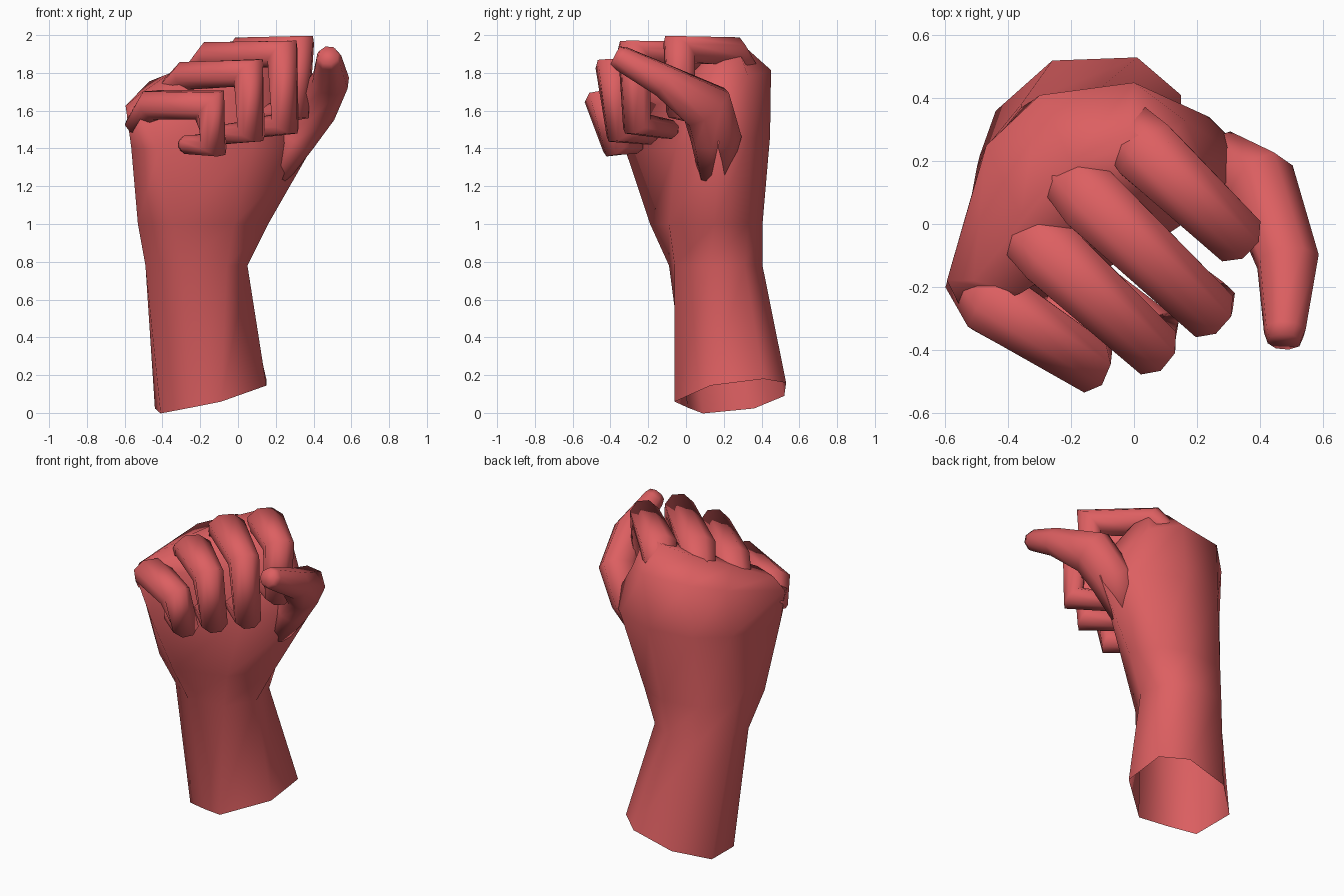
import bpy
import bmesh
from math import cos, sin, pi
from mathutils import Vector

if "Cube" in bpy.data.objects:
    bpy.data.objects.remove(bpy.data.objects["Cube"])

SIDES = 8
skin = bpy.data.materials.new("skin_red")
skin.diffuse_color = (0.72, 0.115, 0.12, 1)
skin.use_nodes = True
skin.node_tree.nodes["Principled BSDF"].inputs["Base Color"].default_value = skin.diffuse_color


def loft(name, rings, cap_start=True):
    """Skin a list of equal-length vertex rings and close the far end."""
    bm = bmesh.new()
    loops = [[bm.verts.new(p) for p in ring] for ring in rings]
    for a, b in zip(loops, loops[1:]):
        for i in range(SIDES):
            j = (i + 1) % SIDES
            bm.faces.new((a[i], a[j], b[j], b[i]))
    bm.faces.new(loops[-1])
    if cap_start:
        bm.faces.new(loops[0][::-1])
    bmesh.ops.recalc_face_normals(bm, faces=bm.faces)
    for f in bm.faces:
        f.smooth = True
    mesh = bpy.data.meshes.new(name)
    bm.to_mesh(mesh)
    bm.free()
    mesh.materials.append(skin)
    obj = bpy.data.objects.new(name, mesh)
    bpy.context.collection.objects.link(obj)
    return obj


def digit(name, path, sizes, side_ref, tip=0.65):
    """Tube with mitred joints; sizes are (half width, half thickness)."""
    pts = [Vector(p) for p in path]
    # rounded tip
    last = (pts[-1] - pts[-2]).normalized()
    pts.append(pts[-1] + last * sizes[-1][1] * 0.6)
    sizes = sizes + [(sizes[-1][0] * tip, sizes[-1][1] * tip)]
    rings = []
    for i, p in enumerate(pts):
        d_in = (p - pts[i - 1]).normalized() if i else (pts[1] - p).normalized()
        d_out = (pts[i + 1] - p).normalized() if i + 1 < len(pts) else d_in
        t = (d_in + d_out).normalized()
        side = Vector(side_ref)
        side = (side - t * side.dot(t)).normalized()
        up = t.cross(side) / max(t.dot(d_in), 0.6)
        w, h = sizes[i]
        ring = []
        for k in range(SIDES):
            a = 2 * pi * (k + 0.5) / SIDES
            ring.append(p + side * w * 1.06 * cos(a) + up * h * 1.06 * sin(a))
        rings.append(ring)
    return loft(name, rings)


# forearm and palm: each section is a tilted plane (z, dz/dx, dz/dy) with an outline
sections = [
    ((0.09, 0.2545, 0.126), [(.15, .13), (.15, .41), (.01, .53), (-.26, .52),
                             (-.44, .36), (-.41, .09), (-.25, .01), (-.09, -.06)]),
    ((0.78, 0, 0), [(.05, .12), (.01, .31), (-.14, .405), (-.36, .38),
                    (-.49, .22), (-.49, .05), (-.30, -.09), (-.06, -.06)]),
    ((1.00, 0, 0), [(.16, .15), (.07, .33), (-.10, .405), (-.36, .37),
                    (-.50, .18), (-.53, -.06), (-.34, -.19), (-.02, -.09)]),
    ((1.42, 0, 0.1), [(.41, .17), (.24, .34), (-.03, .445), (-.32, .395),
                      (-.48, .22), (-.565, -.17), (-.42, -.32), (.08, -.05)]),
    ((1.68, 0, 0.3), [(.26, .12), (.16, .33), (.00, .45), (-.30, .41),
                      (-.47, .25), (-.595, -.18), (-.54, -.29), (.00, .00)]),
    ((1.86, 0.2, 0.35), [(.11, .17), (.11, .26), (-.02, .29), (-.20, .20),
                         (-.36, .03), (-.51, -.18), (-.36, -.22), (-.06, .08)]),
]
loft("forearm_and_palm",
     [[(x, y, z + a * x + b * y) for x, y in outline] for (z, a, b), outline in sections],
     cap_start=False)

# curled fingers: root inside the hand, knuckle, middle joint, end joint, tip
fingers = {
    "index_finger": [(-.06, .34, 1.76), (.04, .23, 1.915), (.32, -.035, 1.925),
                     (.31, -.03, 1.61), (.12, .12, 1.57)],
    "middle_finger": [(-.29, .25, 1.70), (-.13, .07, 1.89), (.235, -.275, 1.90),
                      (.25, -.26, 1.53), (.05, -.09, 1.50)],
    "ring_finger": [(-.44, .07, 1.61), (-.26, -.10, 1.785), (.055, -.39, 1.80),
                    (.07, -.35, 1.49), (-.10, -.20, 1.47)],
    "little_finger": [(-.53, -.15, 1.52), (-.45, -.25, 1.63), (-.15, -.44, 1.63),
                      (-.13, -.37, 1.42), (-.27, -.28, 1.42)],
}
finger_sizes = [(.085, .06), (.11, .075), (.09, .07), (.08, .058), (.065, .05)]
for name, path in fingers.items():
    run = Vector(path[2]) - Vector(path[1])
    digit(name, path, finger_sizes, (run.y, -run.x, 0))

# thumb reaching up and forward beside the index finger
digit("thumb",
      [(.20, .15, 1.25), (.30, .16, 1.45), (.41, .11, 1.62), (.49, -.12, 1.76), (.48, -.34, 1.875)],
      [(.06, .08), (.10, .13), (.11, .13), (.097, .085), (.065, .065)],
      (1, 0.3, -0.3), tip=0.8)
